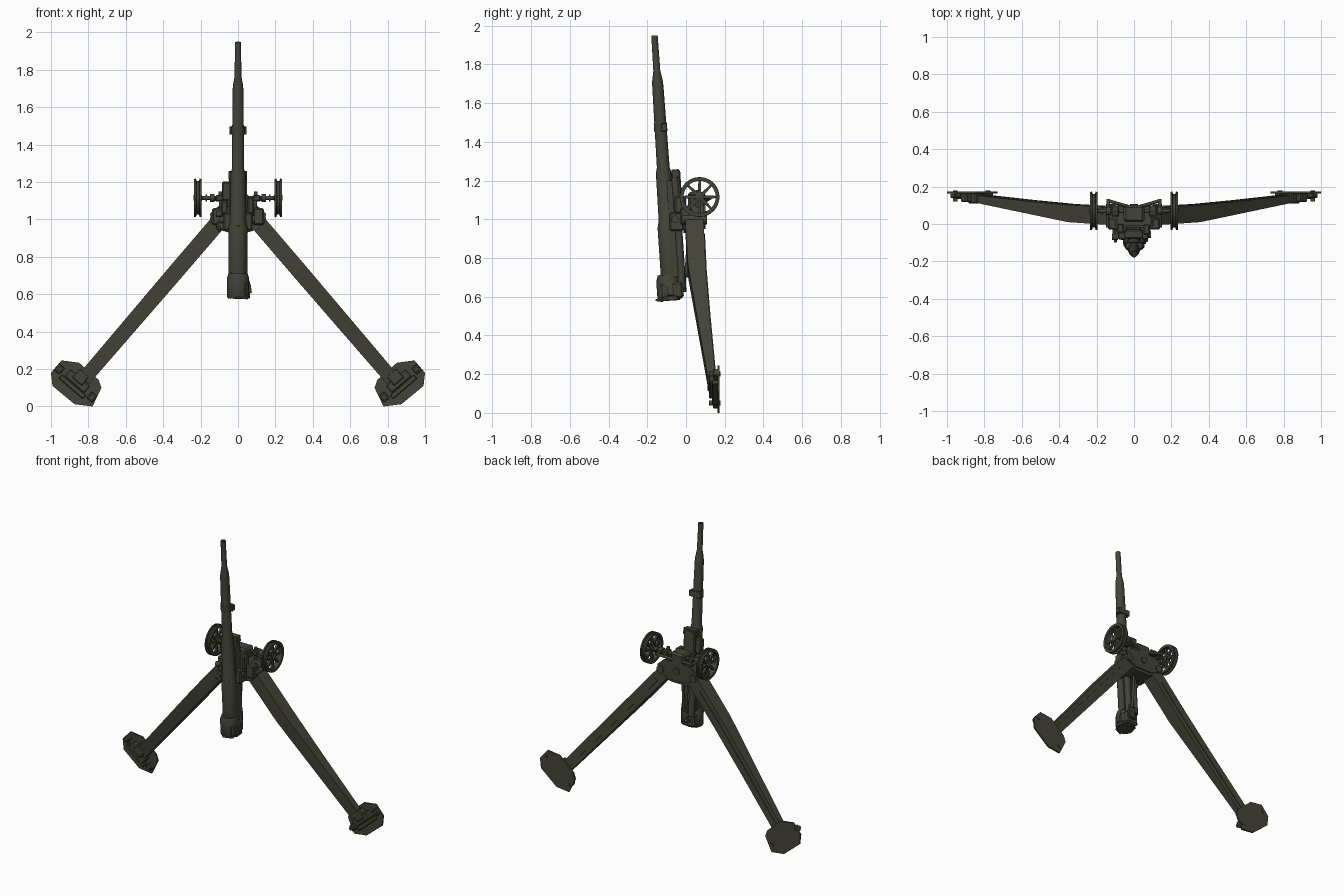
import bpy, bmesh, math
from mathutils import Vector, Matrix

OLIVE = bpy.data.materials.new("dark olive paint")
OLIVE.diffuse_color = (0.058, 0.057, 0.041, 1)
TILT = math.atan(0.0666)
GUN = Matrix.Translation((0, -0.073, 0.6)) @ Matrix.Rotation(TILT, 4, 'X')
I = Matrix.Identity(4)


def finish(name, bm, mat=I, smooth=False):
    bmesh.ops.transform(bm, matrix=mat, verts=bm.verts)
    bmesh.ops.recalc_face_normals(bm, faces=bm.faces)
    me = bpy.data.meshes.new(name)
    bm.to_mesh(me)
    bm.free()
    me.materials.append(OLIVE)
    ob = bpy.data.objects.new(name, me)
    bpy.context.collection.objects.link(ob)
    if smooth:
        bpy.context.view_layer.objects.active = ob
        ob.select_set(True)
        bpy.ops.object.shade_smooth_by_angle(angle=math.radians(35))
        ob.select_set(False)
    return ob


def box(name, x, y, z, mat=I, bevel=0.0):
    """Box from (min, max) ranges."""
    bm = bmesh.new()
    bmesh.ops.create_cube(bm, size=1)
    for v in bm.verts:
        v.co = [(r[0] + r[1]) / 2 + c * (r[1] - r[0]) for r, c in zip((x, y, z), v.co)]
    if bevel:
        bmesh.ops.bevel(bm, geom=bm.edges[:], offset=bevel, segments=1, affect='EDGES')
    return finish(name, bm, mat)


def loft(name, sections, mat=I, smooth=False, closed=False):
    """Skin through equal-sized rings of points."""
    bm = bmesh.new()
    rings = [[bm.verts.new(p) for p in s] for s in sections]
    n = len(rings[0])
    pairs = list(zip(rings, rings[1:])) + ([(rings[-1], rings[0])] if closed else [])
    for a, b in pairs:
        for i in range(n):
            j = (i + 1) % n
            bm.faces.new((a[i], a[j], b[j], b[i]))
    if not closed:
        bm.faces.new(rings[0])
        bm.faces.new(rings[-1])
    return finish(name, bm, mat, smooth)


def lathe(name, profile, mat=I, n=20, closed=False):
    """Revolve (radius, height) pairs around z."""
    an = [2 * math.pi * i / n for i in range(n)]
    return loft(name, [[(r * math.cos(a), r * math.sin(a), h) for a in an] for r, h in profile],
                mat, True, closed)


def rod(name, a, b, r, mat=I, n=12):
    a, b = Vector(a), Vector(b)
    d = b - a
    m = Matrix.Translation(a) @ d.to_track_quat('Z', 'Y').to_matrix().to_4x4()
    return lathe(name, [(r, 0), (r, d.length)], mat @ m, n)


def plate(name, pts, y0, y1):
    """Outline in x,z extruded along y."""
    return loft(name, [[(x, y, z) for x, z in pts] for y in (y0, y1)])


# Barrel with hollow muzzle, sleeve and breech (gun space: z along the bore)
lathe("barrel", [(0.045, 0.02), (0.046, 0.38), (0.042, 0.39), (0.04, 0.64), (0.033, 0.67),
                 (0.029, 1.09), (0.027, 1.12), (0.018, 1.17), (0.0165, 1.352),
                 (0.01, 1.352), (0.01, 1.2)], GUN, 24)
lathe("barrel_sleeve", [(0.049, 0.1), (0.05, 0.11), (0.05, 0.36), (0.047, 0.37)], GUN, 24)
lathe("breech_ring", [(0.055, -0.02), (0.06, -0.01), (0.06, 0.085), (0.05, 0.115)], GUN @ Matrix.Translation((0, -0.015, 0)), 16)
box("breech_block", (-0.048, 0.055), (-0.06, 0.062), (-0.012, 0.075), GUN, 0.012)
box("breech_base", (-0.05, 0.065), (-0.035, 0.03), (-0.02, 0.005), GUN, 0.004)
loft("breech_handle", [[(0.05, y, 0.0), (0.074, y, 0.01), (0.068, y, 0.05), (0.05, y, 0.1)] for y in (-0.02, 0.01)], GUN)
rod("breech_lever", (-0.01, -0.08, -0.012), (0.05, -0.05, -0.018), 0.006, GUN)
for z in (0.02, 0.06):
    box("breech_hinge", (-0.02, 0.035), (0.05, 0.078), (z, z + 0.028), GUN, 0.005)

# Barrel collar with side lugs
lathe("barrel_collar", [(0.034, 0.855), (0.034, 0.9)], GUN)
box("collar_lugs", (-0.046, 0.046), (0.002, 0.034), (0.855, 0.897), GUN, 0.003)

# Recoil cradle and cylinders under the barrel
box("cradle_trough", (-0.036, 0.036), (0.03, 0.06), (0.1, 0.6), GUN, 0.005)
box("recoil_housing", (-0.047, 0.04), (0.048, 0.086), (0.34, 0.65), GUN, 0.007)
box("cradle_front_cap", (-0.052, 0.047), (0.04, 0.082), (0.61, 0.655), GUN, 0.004)
for x in (-0.026, 0.026):
    rod("recoil_cylinder", (x, 0.056, 0.07), (x, 0.056, 0.62), 0.021, GUN, 16)
    box("cradle_rail", (x * 1.6 - 0.006, x * 1.6 + 0.006), (0.012, 0.04), (0.1, 0.6), GUN)
box("side_bracket", (-0.085, -0.04), (0.03, 0.07), (0.5, 0.6), GUN, 0.006)
rod("elevating_screw", (0.015, 0.0, 0.7), (0.015, 0.02, 1.0), 0.009)
box("screw_foot", (-0.01, 0.04), (-0.025, 0.0), (0.64, 0.72), bevel=0.004)

# Trunnion yoke and aiming gear
box("trunnion_yoke", (-0.078, 0.078), (-0.085, -0.01), (0.94, 1.035), bevel=0.008)
rod("trunnion_pin", (-0.1, -0.055, 1.0), (0.09, -0.055, 1.0), 0.02)
box("gear_case", (-0.115, -0.06), (-0.07, -0.01), (0.94, 0.99), bevel=0.008)
rod("aiming_shaft", (-0.1, -0.06, 0.96), (-0.1, -0.095, 0.94), 0.008)
rod("aiming_knob", (-0.118, -0.07, 1.03), (-0.085, -0.07, 1.03), 0.016)
box("traverse_case", (0.05, 0.085), (-0.06, 0.0), (1.03, 1.12), bevel=0.008)
box("sight_mount", (-0.09, -0.055), (-0.05, 0.0), (1.03, 1.1), bevel=0.006)

# Carriage body
plate("carriage_body", [(-0.09, 1.07), (0.09, 1.07), (0.135, 1.03), (0.115, 0.95),
                        (0.05, 0.93), (-0.05, 0.93), (-0.115, 0.95), (-0.135, 1.03)], -0.012, 0.09)
plate("carriage_rear_plate", [(-0.1, 1.075), (0.1, 1.075), (0.15, 1.03), (0.14, 0.98), (0.06, 0.95),
                              (-0.06, 0.95), (-0.14, 0.98), (-0.15, 1.03)], 0.088, 0.1)
rod("pivot_cap", (0, 0.095, 1.02), (0, 0.108, 1.02), 0.022, n=16)
box("axle_saddle", (-0.055, 0.055), (0.01, 0.1), (1.06, 1.14), bevel=0.012)

# Axle
rod("axle", (-0.23, 0.07, 1.115), (0.23, 0.07, 1.115), 0.011)

for s, side in ((-1, "left"), (1, "right")):
    # Axle fittings and struts
    rod(side + "_axle_collar", (s * 0.125, 0.07, 1.115), (s * 0.15, 0.07, 1.115), 0.022)
    rod(side + "_axle_stop", (s * 0.165, 0.07, 1.115), (s * 0.175, 0.07, 1.115), 0.018)
    rod(side + "_axle_strut", (s * 0.14, 0.125, 1.11), (s * 0.02, 0.09, 1.09), 0.009)
    rod(side + "_axle_arm", (s * 0.138, 0.07, 1.115), (s * 0.138, 0.132, 1.11), 0.009)
    rod(side + "_lower_strut", (s * 0.09, 0.06, 1.05), (s * 0.095, 0.06, 1.15), 0.01)
    box(side + "_spring_seat", (s * 0.1 - 0.02, s * 0.1 + 0.02), (0.04, 0.1), (1.1, 1.13), bevel=0.005)

    # Spoked wheel with grooved rim
    W = Matrix.Translation((s * 0.215, 0.07, 1.115)) @ Matrix.Rotation(math.pi / 2, 4, 'Y')
    lathe(side + "_wheel_rim", [(0.083, -0.019), (0.102, -0.019), (0.103, -0.009), (0.09, -0.007),
                                (0.09, 0.007), (0.103, 0.009), (0.102, 0.019), (0.083, 0.019)], W, 32, True)
    lathe(side + "_wheel_hub", [(0.014, -0.022), (0.024, -0.016), (0.024, 0.016), (0.014, 0.022)], W, 16)
    for i in range(8):
        R = W @ Matrix.Rotation(i * math.pi / 4, 4, 'Z')
        loft(side + "_wheel_spoke", [[(r, -w, -t), (r, w, -t), (r, w, t), (r, -w, t)]
                                     for r, w, t in ((0.016, 0.009, 0.009), (0.086, 0.006, 0.008))], R)

    # Tapering trail leg: stations of (along, half width, front y, rear y)
    top, foot = Vector((s * 0.105, 0, 0.985)), Vector((s * 0.825, 0, 0.145))
    d = (foot - top).normalized()
    p = Vector((s * -d.z * s, 0, d.x))
    L = (foot - top).length

    def ring(t, w, y0, y1):
        c = top + d * L * t
        return [c + p * a + Vector((0, y, 0)) for a, y in ((-w, y0), (w, y0), (w, y1), (-w, y1))]
    loft(side + "_trail", [ring(0, 0.043, -0.005, 0.09), ring(0.3, 0.043, 0.01, 0.102),
                           ring(0.6, 0.041, 0.055, 0.122), ring(1, 0.038, 0.115, 0.155)])
    loft(side + "_trail_rear_rib", [ring(0.08, 0.012, 0.08, 0.098), ring(0.3, 0.012, 0.09, 0.107),
                                    ring(0.6, 0.012, 0.11, 0.128), ring(1, 0.012, 0.14, 0.16)])
    rod(side + "_trail_hinge", (s * 0.125, -0.018, 1.0), (s * 0.125, 0.108, 1.0), 0.026, n=16)
    box(side + "_hinge_bracket", (s * 0.11 - 0.03, s * 0.11 + 0.03), (-0.03, 0.03), (0.97, 1.06), bevel=0.008)

    # Octagonal ground plate
    plate(side + "_ground_plate", [(s * x, z) for x, z in (
        (1.0, 0.18), (0.944, 0.246), (0.85, 0.234), (0.745, 0.142), (0.73, 0.1),
        (0.778, 0.0), (0.874, 0.012), (0.992, 0.11))], 0.163, 0.174)

    # Ground plate fittings (local x across plate, local z along the leg)
    F = Matrix.Translation((s * 0.868, 0, 0.125)) @ Matrix((p, (0, 1, 0), d)).transposed().to_4x4()
    box(side + "_foot_block", (-0.07, 0.07), (0.118, 0.166), (-0.04, 0.012), F, 0.006)
    box(side + "_foot_bar", (-0.085, 0.085), (0.135, 0.166), (0.012, 0.04), F, 0.004)
    box(side + "_foot_socket", (-0.035, 0.035), (0.11, 0.166), (-0.075, -0.01), F, 0.005)
    for x in (-0.115, 0.115):
        box(side + "_stake_lug", (x - 0.02, x + 0.02), (0.14, 0.166), (-0.022, 0.022), F, 0.004)
        rod(side + "_stake_head", (x, 0.12, 0), (x, 0.178, 0), 0.013, F)
